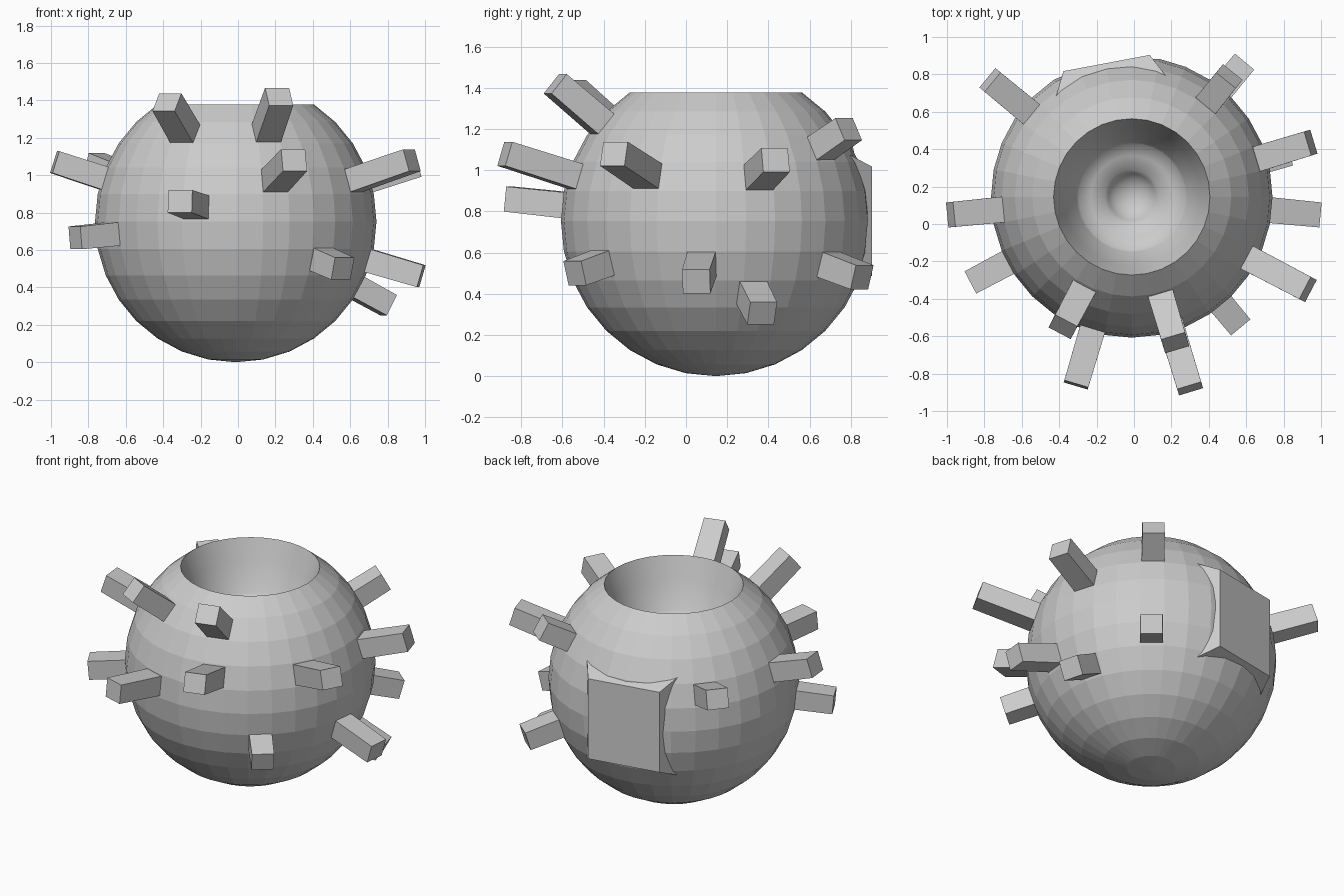
import bpy, bmesh, math
from mathutils import Vector, Matrix

if "Cube" in bpy.data.objects:
    bpy.data.objects.remove(bpy.data.objects["Cube"])

C = Vector((-0.012, 0.145, 0.7525))   # centre of the ball
R = 0.7525

grey = bpy.data.materials.new("plain grey")
grey.diffuse_color = (0.6, 0.6, 0.6, 1)
grey.use_nodes = True
grey.node_tree.nodes["Principled BSDF"].inputs["Base Color"].default_value = grey.diffuse_color


def finish(bm, name):
    bmesh.ops.recalc_face_normals(bm, faces=bm.faces)
    me = bpy.data.meshes.new(name)
    bm.to_mesh(me)
    bm.free()
    me.materials.append(grey)
    ob = bpy.data.objects.new(name, me)
    bpy.context.collection.objects.link(ob)
    return ob


def basis(d):
    """Rotation with local x sideways, local y upright, local z along d."""
    d = d.normalized()
    side = Vector((0, 0, 1)).cross(d).normalized()
    return Matrix((side, d.cross(side), d)).transposed()


def frustum(name, d, near, far, half_near, half_far):
    """Four-sided block along direction d from the ball centre."""
    m = basis(d)
    bm = bmesh.new()
    rings = []
    for dist, (hx, hy) in ((near, half_near), (far, half_far)):
        rings.append([bm.verts.new(C + m @ Vector((sx * hx, sy * hy, dist)))
                      for sx, sy in ((-1, -1), (1, -1), (1, 1), (-1, 1))])
    a, b = rings
    bm.faces.new(a)
    bm.faces.new(b)
    for i in range(4):
        j = (i + 1) % 4
        bm.faces.new((a[i], a[j], b[j], b[i]))
    return finish(bm, name)


# Ball with open top and stepped bowl, turned from one profile
step = math.pi / 16
profile = [(R * math.sin(i * step), C.z - R * math.cos(i * step)) for i in range(14)]
outer = len(profile)
profile += [(0.37, 1.24), (0.325, 1.12), (0.295, 1.07), (0.285, 1.05),
            (0.22, 1.02), (0.145, 1.00), (0.125, 0.96), (0.09, 0.925), (0.045, 0.905), (0, 0.90)]
panel_dir = Vector((-0.185, 0.983, 0)).normalized()
panel_dist = 0.728

bm = bmesh.new()
N = 32
rings = []
for r, z in profile:
    if r < 1e-6:
        rings.append([bm.verts.new((C.x, C.y, z))] * N)
    else:
        rings.append([bm.verts.new((C.x + r * math.cos(2 * math.pi * k / N),
                                    C.y + r * math.sin(2 * math.pi * k / N), z)) for k in range(N)])
for i in range(len(rings) - 1):
    for k in range(N):
        k2 = (k + 1) % N
        loop = list(dict.fromkeys((rings[i][k], rings[i][k2], rings[i + 1][k2], rings[i + 1][k])))
        f = bm.faces.new(loop)
        f.smooth = i >= outer - 1
# Flatten the ball behind the back panel
for v in bm.verts:
    over = (v.co - C).dot(panel_dir) - (panel_dist - 0.006)
    if over > 0:
        v.co -= panel_dir * over
# Keep the rim and bowl steps crisp
for e in bm.edges:
    if len(e.link_faces) == 2 and e.calc_face_angle(0) > math.radians(28):
        e.smooth = False
finish(bm, "ball_body")

# Raised square panel on the back
frustum("back_panel", panel_dir + Vector((0, 0, 0.0)), 0.60, panel_dist,
        (0.30, 0.325), (0.235, 0.265))

# Pegs pointing out from the ball, given by the centres of their tips
tips = [(-0.98, 0.05, 1.07), (-0.77, 0.77, 1.06), (-0.87, -0.31, 0.665),
        (-0.38, -0.55, 1.39), (-0.31, -0.86, 0.86), (0.30, -0.88, 1.08),
        (0.22, -0.635, 1.42), (0.56, -0.54, 0.50), (0.93, -0.35, 1.08),
        (0.98, 0.05, 0.46), (0.945, 0.435, 1.05), (0.51, 0.79, 1.20),
        (0.58, 0.855, 0.48), (0.805, 0.37, 0.305)]
for i, t in enumerate(tips):
    d = Vector(t) - C
    frustum(f"peg_{i + 1}", d, 0.62, d.length, (0.07, 0.064), (0.067, 0.061))
